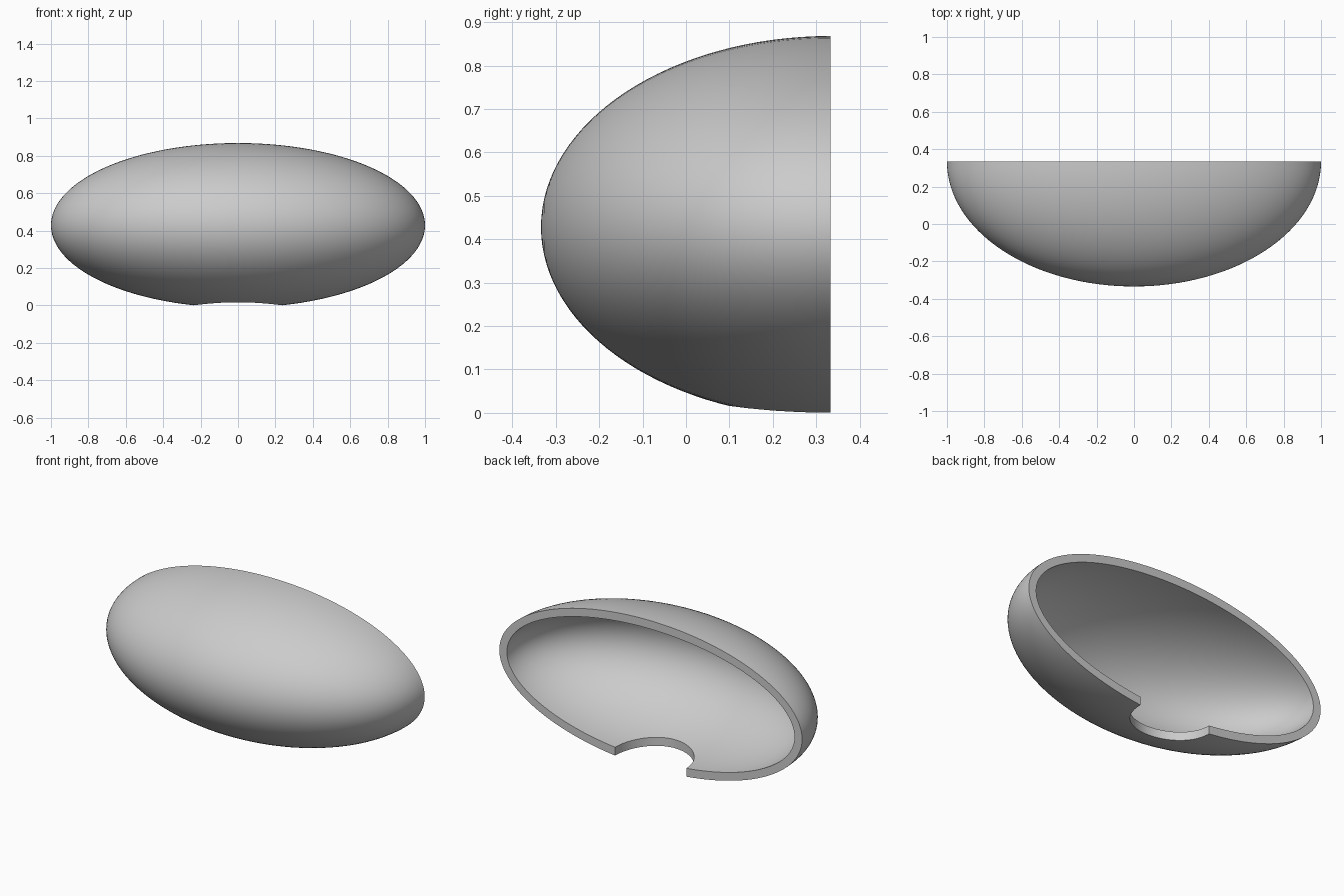
import bpy, bmesh, math
from mathutils import Matrix

cube = bpy.data.objects.get("Cube")
if cube:
    bpy.data.objects.remove(cube, do_unlink=True)

RADII = (1.0, 0.667, 0.44)   # half axes of the outer skin
WALL = 0.05
BACK_Y, MID_Z = 0.333, 0.428
NOTCH_RADIUS = 0.235

grey = bpy.data.materials.new("plain grey")
grey.use_nodes = True
colour = (0.6, 0.6, 0.6, 1)
grey.diffuse_color = colour
grey.node_tree.nodes["Principled BSDF"].inputs["Base Color"].default_value = colour


def half_ellipsoid(bm, radii):
    """Add the front half of an ellipsoid and return its faces and open rim."""
    turn = Matrix.Rotation(math.pi / 2, 4, 'X')
    verts = bmesh.ops.create_uvsphere(bm, u_segments=128, v_segments=64, radius=1, matrix=turn)["verts"]
    bmesh.ops.delete(bm, geom=[v for v in verts if v.co.y > 0.001], context='VERTS')
    verts = [v for v in verts if v.is_valid]
    bmesh.ops.scale(bm, vec=radii, verts=verts)
    faces = list({f for v in verts for f in v.link_faces})
    rim = list({e for v in verts for e in v.link_edges if e.is_boundary})
    return faces, rim


def make_object(name, bm):
    mesh = bpy.data.meshes.new(name)
    bm.to_mesh(mesh)
    bm.free()
    mesh.materials.append(grey)
    obj = bpy.data.objects.new(name, mesh)
    bpy.context.collection.objects.link(obj)
    return obj


# Hollow half shell with a flat rim at the back
bm = bmesh.new()
outer_faces, outer_rim = half_ellipsoid(bm, RADII)
inner_faces, inner_rim = half_ellipsoid(bm, [r - WALL for r in RADII])
bmesh.ops.reverse_faces(bm, faces=inner_faces)
bmesh.ops.bridge_loops(bm, edges=outer_rim + inner_rim)
bmesh.ops.recalc_face_normals(bm, faces=bm.faces)
bmesh.ops.translate(bm, vec=(0, BACK_Y, MID_Z), verts=bm.verts)
shell = make_object("shell", bm)

# Round notch through the lower wall at the rim
bm = bmesh.new()
bmesh.ops.create_cone(bm, cap_ends=True, segments=96, radius1=NOTCH_RADIUS, radius2=NOTCH_RADIUS,
                      depth=0.4, matrix=Matrix.Translation((0, BACK_Y, 0)))
cutter = make_object("notch_cutter", bm)
cutter.hide_render = True
cut = shell.modifiers.new("notch", 'BOOLEAN')
cut.operation = 'DIFFERENCE'
cut.solver = 'EXACT'
cut.object = cutter

bpy.ops.object.select_all(action='DESELECT')
shell.select_set(True)
bpy.context.view_layer.objects.active = shell
bpy.ops.object.modifier_apply(modifier=cut.name)
bpy.data.objects.remove(cutter, do_unlink=True)
bpy.ops.object.shade_smooth_by_angle(angle=math.radians(30))
